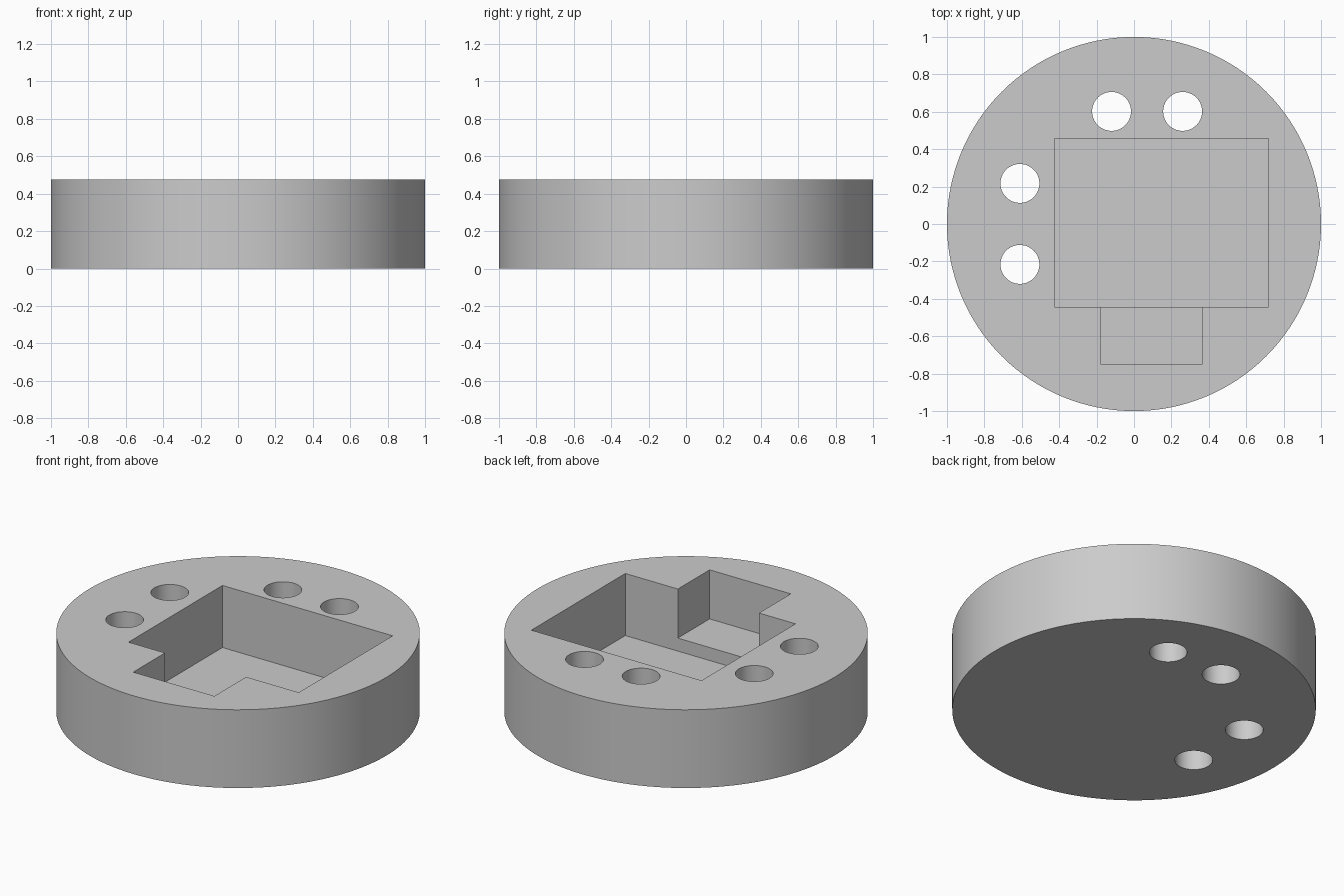
import bpy
import math

if "Cube" in bpy.data.objects:
    bpy.data.objects.remove(bpy.data.objects["Cube"], do_unlink=True)

HEIGHT = 0.475
ABOVE = HEIGHT + 0.1

grey = bpy.data.materials.new("plain_grey")
grey.use_nodes = True
colour = (0.6, 0.6, 0.6, 1)
grey.diffuse_color = colour
grey.node_tree.nodes["Principled BSDF"].inputs["Base Color"].default_value = colour


def cylinder(name, x, y, radius, z0, z1, sides):
    bpy.ops.mesh.primitive_cylinder_add(vertices=sides, radius=radius, depth=z1 - z0,
                                        location=(x, y, (z0 + z1) / 2))
    ob = bpy.context.object
    ob.name = name
    ob.data.materials.append(grey)
    return ob


def box(name, x0, x1, y0, y1, z0):
    bpy.ops.mesh.primitive_cube_add(size=1, location=((x0 + x1) / 2, (y0 + y1) / 2, (z0 + ABOVE) / 2))
    ob = bpy.context.object
    ob.name = name
    ob.scale = (x1 - x0, y1 - y0, ABOVE - z0)
    ob.data.materials.append(grey)
    return ob


# Round body
body = cylinder("round_base", 0, 0, 1, 0, HEIGHT, 128)

# Deep rectangular pocket and the shallower notch in front of it
cutters = [
    box("pocket_cutter", -0.425, 0.718, -0.443, 0.458, 0.098),
    box("notch_cutter", -0.18, 0.365, -0.748, -0.40, 0.177),
]

# Through holes: a pair behind the pocket and a pair beside it
for x, y in [(-0.12, 0.602), (0.26, 0.602), (-0.61, 0.217), (-0.61, -0.216)]:
    cutters.append(cylinder("hole_cutter", x, y, 0.104, -0.1, ABOVE, 64))

for cutter in cutters:
    mod = body.modifiers.new(cutter.name, "BOOLEAN")
    mod.operation = "DIFFERENCE"
    mod.solver = "EXACT"
    mod.object = cutter

bpy.ops.object.select_all(action="DESELECT")
body.select_set(True)
bpy.context.view_layer.objects.active = body
for mod in list(body.modifiers):
    bpy.ops.object.modifier_apply(modifier=mod.name)
for cutter in cutters:
    bpy.data.objects.remove(cutter, do_unlink=True)

# Smooth round walls, crisp rims
bpy.ops.object.shade_smooth_by_angle(angle=math.radians(30))
